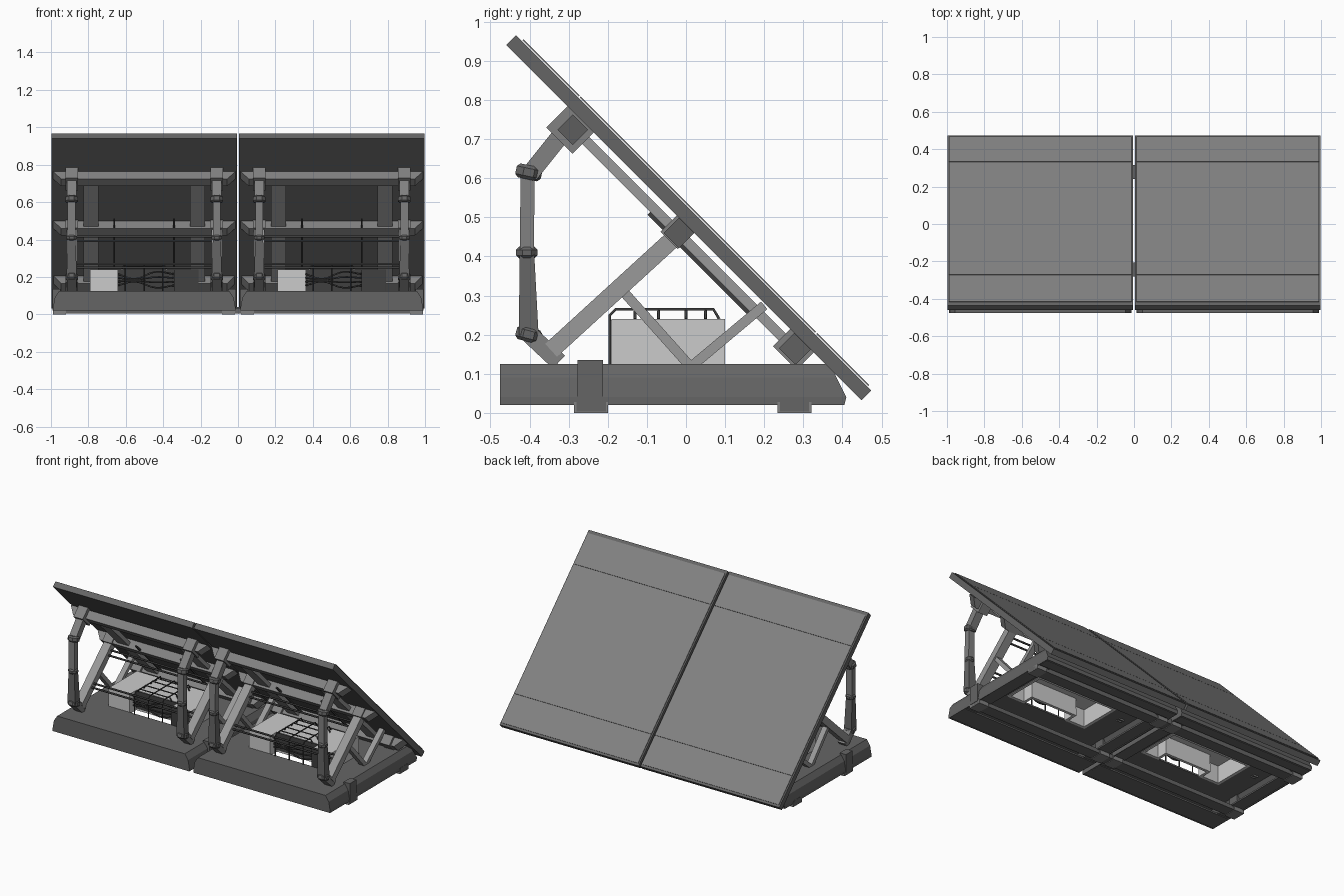
import bpy, bmesh
from math import atan2, pi, radians, hypot
from mathutils import Matrix, Vector

if "Cube" in bpy.data.objects:
    bpy.data.objects.remove(bpy.data.objects["Cube"])

SLOPE = -pi / 4   # tilt of the panel about x


def material(name, v):
    m = bpy.data.materials.new(name)
    m.diffuse_color = (v, v, v, 1)
    m.use_nodes = True
    m.node_tree.nodes["Principled BSDF"].inputs["Base Color"].default_value = m.diffuse_color
    return m


DARK = material("dark_grey", 0.13)
MID = material("mid_grey", 0.22)
SOFT = material("soft_grey", 0.32)
LIGHT = material("light_grey", 0.65)
BLACK = material("near_black", 0.05)


def finish(name, bm, mat, solid=0.0):
    bmesh.ops.recalc_face_normals(bm, faces=bm.faces)
    me = bpy.data.meshes.new(name)
    bm.to_mesh(me)
    bm.free()
    me.materials.append(mat)
    ob = bpy.data.objects.new(name, me)
    bpy.context.collection.objects.link(ob)
    if solid:
        m = ob.modifiers.new("thickness", 'SOLIDIFY')
        m.thickness = solid
        m.offset = -1
    return ob


def box(name, mat, c, size, rot=0.0, low=1.0, far=1.0):
    """Box tilted about x; 'low' scales x of its underside, 'far' its section at the +y end."""
    bm = bmesh.new()
    bmesh.ops.create_cube(bm, size=1)
    for v in bm.verts:
        if v.co.z < 0:
            v.co.x *= low
        if v.co.y > 0:
            v.co.x *= far
            v.co.z *= far
        v.co = Vector((v.co.x * size[0], v.co.y * size[1], v.co.z * size[2]))
    bm.transform(Matrix.Translation(c) @ Matrix.Rotation(rot, 4, 'X'))
    return finish(name, bm, mat)


def span(name, mat, x, y, z):
    return box(name, mat, [(a[0] + a[1]) / 2 for a in (x, y, z)], [a[1] - a[0] for a in (x, y, z)])


def strut(name, mat, x, a, b, wx, t, far=1.0):
    """Bar between two (y, z) points."""
    dy, dz = b[0] - a[0], b[1] - a[1]
    return box(name, mat, (x, (a[0] + b[0]) / 2, (a[1] + b[1]) / 2), (wx, hypot(dy, dz), t),
               atan2(dz, dy), far=far)


def joint(name, x, y, z, r, h, tilt):
    bm = bmesh.new()
    bmesh.ops.create_cone(bm, cap_ends=True, segments=8, radius1=r, radius2=r, depth=h)
    bmesh.ops.bevel(bm, geom=[e for e in bm.edges if abs(e.verts[0].co.z - e.verts[1].co.z) < 1e-5],
                    offset=0.008, segments=1, affect='EDGES')
    bm.transform(Matrix.Translation((x, y, z)) @ Matrix.Rotation(radians(tilt), 4, 'X')
                 @ Matrix.Rotation(pi / 8, 4, 'Z'))
    return finish(name, bm, DARK)


def tube(name, pts, r, smooth=False):
    cu = bpy.data.curves.new(name, 'CURVE')
    cu.dimensions = '3D'
    cu.bevel_depth = r
    cu.bevel_resolution = 1
    cu.use_fill_caps = True
    cu.materials.append(BLACK)
    if smooth:
        cu.resolution_u = 5
        sp = cu.splines.new('BEZIER')
        sp.bezier_points.add(len(pts) - 1)
        for p, q in zip(sp.bezier_points, pts):
            p.co = q
            p.handle_left_type = p.handle_right_type = 'AUTO'
    else:
        sp = cu.splines.new('POLY')
        sp.points.add(len(pts) - 1)
        for p, q in zip(sp.points, pts):
            p.co = (*q, 1)
    ob = bpy.data.objects.new(name, cu)
    bpy.context.collection.objects.link(ob)


def base_shell(cx):
    # stacked rings: x half width, y front, y back, z; last ring is the cabinet opening
    rings = [(0.487, -0.475, 0.405, 0.02), (0.487, -0.475, 0.41, 0.04), (0.478, -0.475, 0.385, 0.09),
             (0.455, -0.475, 0.37, 0.125), (0.289, -0.189, 0.099, 0.125)]
    bm = bmesh.new()
    loops = [[bm.verts.new((cx + sx * w, y, z)) for sx, y in ((-1, f), (1, f), (1, b), (-1, b))]
             for w, f, b, z in rings]
    for lo, hi in zip(loops, loops[1:]):
        for i in range(4):
            j = (i + 1) % 4
            bm.faces.new((lo[i], lo[j], hi[j], hi[i]))
    finish("base_deck", bm, DARK, 0.01)


def cabinet(cx):
    # U-shaped plan, open below, with thick walls
    plan = [(-0.29, -0.19), (-0.14, -0.19), (-0.14, -0.12), (0.16, -0.12), (0.16, -0.19),
            (0.29, -0.19), (0.29, 0.10), (-0.29, 0.10)]
    bm = bmesh.new()
    lo = [bm.verts.new((cx + x, y, 0.112)) for x, y in plan]
    hi = [bm.verts.new((cx + x, y, 0.24)) for x, y in plan]
    for i in range(8):
        j = (i + 1) % 8
        bm.faces.new((lo[i], lo[j], hi[j], hi[i]))
    bm.faces.new(hi)
    finish("equipment_cabinet", bm, LIGHT, 0.025)
    span("cabinet_front_cover", BLACK, (cx + 0.158, cx + 0.288), (-0.194, -0.188), (0.125, 0.238))
    span("cabinet_recess", BLACK, (cx - 0.139, cx + 0.159), (-0.124, -0.119), (0.125, 0.238))


for cx in (-0.5015, 0.5015):
    # tilted panel with a thin cover in three strips
    box("panel", DARK, (cx, 0.007, 0.499), (0.991, 1.285, 0.036), SLOPE)
    for u0, u1 in ((-0.625, -0.422), (-0.418, 0.433), (0.437, 0.625)):
        k = (u0 + u1) / 2 * 0.70711
        box("panel_cover", MID, (cx, 0.025 + k, 0.512 - k), (0.975, u1 - u0, 0.004), SLOPE)
    # base
    base_shell(cx)
    span("base_front_floor", DARK, (cx - 0.48, cx + 0.48), (-0.465, -0.33), (0.02, 0.03))
    span("base_back_floor", DARK, (cx - 0.48, cx + 0.48), (0.33, 0.395), (0.02, 0.03))
    for s in (-1, 1):
        span("base_side_floor", DARK, sorted((cx + s * 0.40, cx + s * 0.48)), (-0.33, 0.33), (0.025, 0.035))
    cabinet(cx)
    # horizontal beams under the panel, flared at the ends
    for nm, y, z, t in (("upper_beam", -0.29, 0.724, 0.055), ("middle_beam", -0.018, 0.46, 0.055),
                        ("lower_beam", 0.28, 0.165, 0.06)):
        box(nm, MID, (cx, y, z), (0.975, t, t), SLOPE, low=0.91)

    for s in (-1, 1):
        px = cx + s * 0.388
        # beam blocks
        box("upper_block", MID, (px, -0.292, 0.728), (0.066, 0.095, 0.09), SLOPE)
        box("middle_block", MID, (px, -0.022, 0.462), (0.066, 0.062, 0.06), SLOPE)
        box("lower_block", MID, (px, 0.28, 0.168), (0.066, 0.085, 0.078), SLOPE)
        # flat rails following the slope
        strut("slope_rail", SOFT, cx + s * 0.285, (-0.265, 0.705), (0.265, 0.175), 0.08, 0.025)
        # folding front leg
        strut("leg_foot", MID, px, (-0.405, 0.205), (-0.325, 0.13), 0.05, 0.045)
        strut("leg_lower", DARK, px, (-0.402, 0.20), (-0.407, 0.41), 0.055, 0.05, far=0.75)
        strut("leg_upper", MID, px, (-0.407, 0.41), (-0.405, 0.61), 0.042, 0.036)
        strut("leg_head", MID, px, (-0.40, 0.61), (-0.32, 0.71), 0.05, 0.045)
        joint("leg_low_joint", px, -0.402, 0.20, 0.036, 0.036, -15)
        joint("leg_mid_joint", px, -0.407, 0.41, 0.03, 0.03, 0)
        joint("leg_top_joint", px, -0.402, 0.615, 0.036, 0.036, -12)
        # triangulated side frame
        strut("main_brace", SOFT, px, (-0.345, 0.16), (-0.03, 0.448), 0.055, 0.045)
        strut("front_brace", SOFT, px, (-0.16, 0.31), (0.01, 0.12), 0.035, 0.025)
        strut("back_brace", SOFT, px, (0.015, 0.12), (0.20, 0.275), 0.035, 0.025)
        # tie rods in front of the middle beam
        strut("tie_rod", BLACK, cx + s * 0.16, (-0.095, 0.51), (0.16, 0.255), 0.01, 0.01)

    # cross rods joining the two side frames
    for y, z in ((-0.06, 0.415), (-0.085, 0.392), (-0.235, 0.268), (-0.255, 0.25)):
        tube("cross_rod", [(cx - 0.39, y, z), (cx + 0.39, y, z)], 0.006)

    # conduits over the cabinet
    for dx in (-0.10, 0.0, 0.10):
        x = cx + dx
        tube("conduit", [(x, -0.195, 0.125), (x, -0.195, 0.25), (x, -0.18, 0.265),
                         (x, 0.07, 0.265), (x, 0.085, 0.24)], 0.004)
    for y in (-0.13, -0.07, 0.0, 0.05):
        tube("conduit_cross", [(cx - 0.12, y, 0.24), (cx - 0.11, y, 0.26),
                               (cx + 0.11, y, 0.26), (cx + 0.12, y, 0.24)], 0.004)
    # sagging cables in the cabinet notch
    for i in range(4):
        z = 0.155 + i * 0.02
        tube("cable", [(cx - 0.14, -0.15, z), (cx - 0.05, -0.17, z + 0.02 - 0.015 * i),
                       (cx + 0.06, -0.17, z - 0.012 + 0.008 * i), (cx + 0.16, -0.15, z)], 0.005, True)

# ground rails running under both units, with pads and clamps at the ends
for nm, y0, y1, top in (("front_ground_rail", -0.28, -0.205, 0.03), ("back_ground_rail", 0.24, 0.315, 0.038)):
    span(nm, DARK, (-0.99, 0.99), (y0, y1), (0.004, top))
    for x in (-0.955, -0.05, 0.05, 0.955):
        span("foot_pad", MID, (x - 0.035, x + 0.035), (y0 - 0.006, y1 + 0.006), (0.0, 0.028))
for x in (-0.97, -0.032, 0.032, 0.97):
    span("rail_clamp", DARK, (x - 0.022, x + 0.022), (-0.278, -0.212), (0.02, 0.135))
